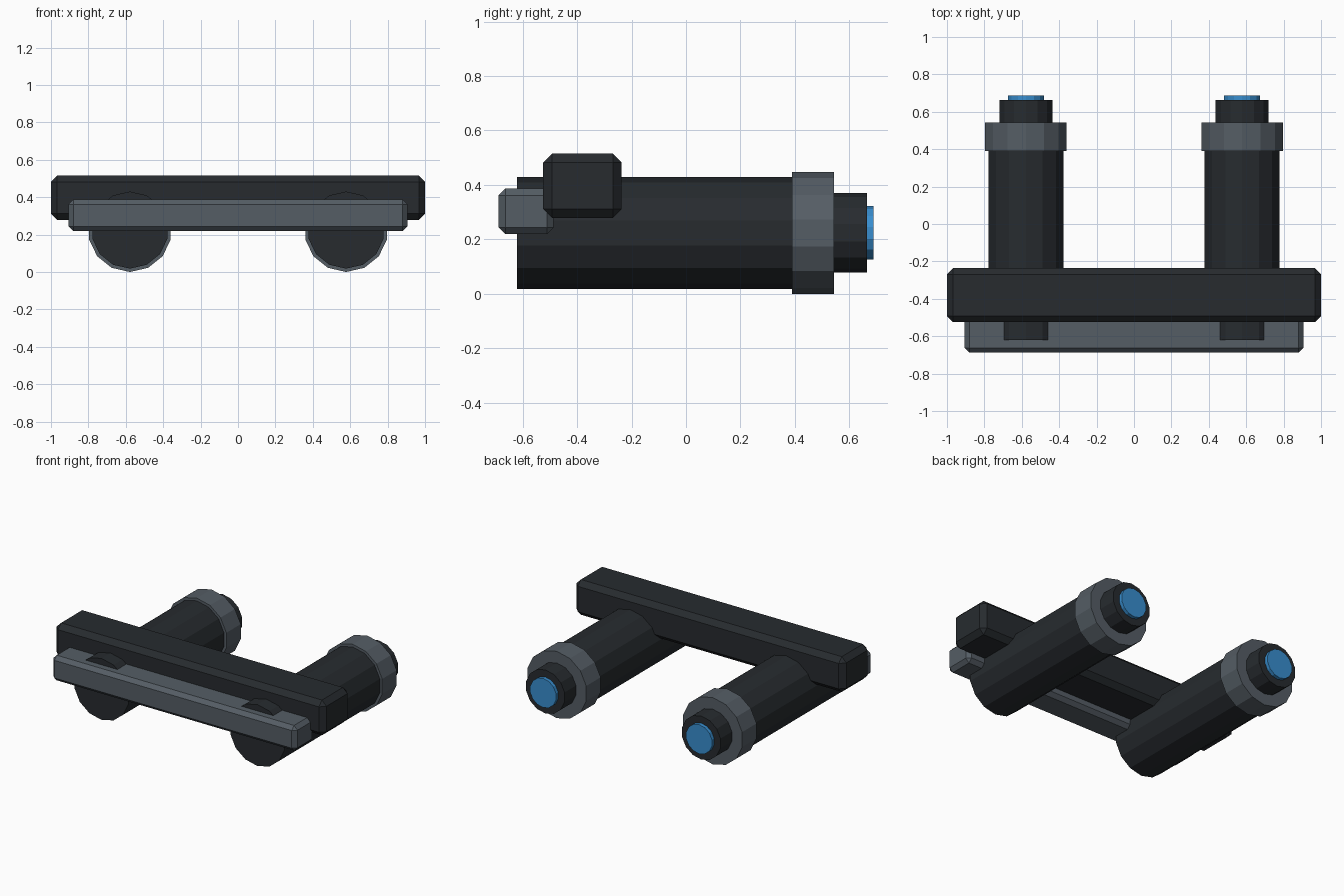
import bpy
import math

if "Cube" in bpy.data.objects:
    bpy.data.objects.remove(bpy.data.objects["Cube"])


def material(name, rgb):
    m = bpy.data.materials.new(name)
    m.diffuse_color = (*rgb, 1.0)
    m.use_nodes = True
    m.node_tree.nodes["Principled BSDF"].inputs["Base Color"].default_value = m.diffuse_color
    return m


DARK = material("dark_metal", (0.02, 0.024, 0.028))
GREY = material("grey_metal", (0.09, 0.11, 0.13))
BLUE = material("blue_glow", (0.04, 0.27, 0.62))


def box(name, x, y, z, bevel, mat):
    """Chamfered box from (min, max) ranges."""
    bpy.ops.mesh.primitive_cube_add(
        size=1, location=[(a + b) / 2 for a, b in (x, y, z)])
    ob = bpy.context.object
    ob.name = name
    ob.scale = [b - a for a, b in (x, y, z)]
    bpy.ops.object.transform_apply(location=False, rotation=False, scale=True)
    mod = ob.modifiers.new("chamfer", "BEVEL")
    mod.width, mod.segments = bevel, 1
    ob.data.materials.append(mat)


def tube(name, x, y0, y1, radius, mat):
    """14-sided cylinder along y with a corner pointing up."""
    bpy.ops.mesh.primitive_cylinder_add(
        vertices=14, radius=radius, depth=y1 - y0,
        location=(x, (y0 + y1) / 2, 0.224), rotation=(math.pi / 2, 0, 0))
    ob = bpy.context.object
    ob.name = name
    ob.data.materials.append(mat)


# Cross bars joining the two barrels
box("cross_bar", (-1, 1), (-0.525, -0.236), (0.279, 0.515), 0.033, DARK)
box("front_bar", (-0.905, 0.905), (-0.688, -0.486), (0.219, 0.387), 0.025, GREY)

# Twin barrels, each with collar, nozzle and glowing lens
for side, x in (("left", -0.578), ("right", 0.578)):
    tube(side + "_barrel", x, -0.62, 0.45, 0.206, DARK)
    tube(side + "_collar", x, 0.39, 0.543, 0.224, GREY)
    tube(side + "_nozzle", x, 0.50, 0.664, 0.146, DARK)
    tube(side + "_lens", x, 0.64, 0.688, 0.098, BLUE)
